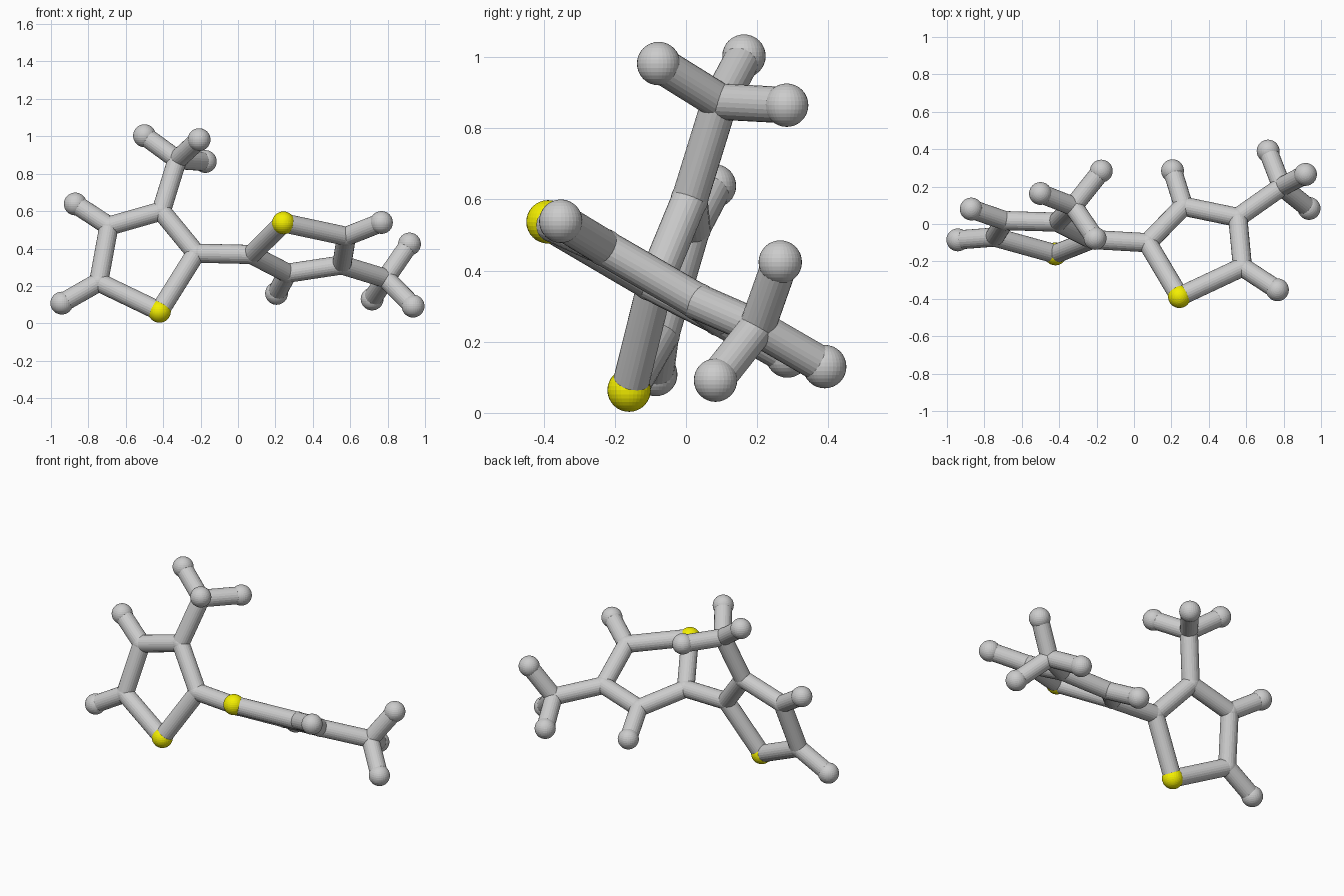
import bpy
from mathutils import Vector

if "Cube" in bpy.data.objects:
    bpy.data.objects.remove(bpy.data.objects["Cube"])

ATOM_R, JOINT_R, BOND_R = 0.061, 0.053, 0.051

yellow = bpy.data.materials.new("sulfur_yellow")
yellow.diffuse_color = (0.9, 0.86, 0.0, 1)
yellow.use_nodes = True
yellow.node_tree.nodes["Principled BSDF"].inputs["Base Color"].default_value = yellow.diffuse_color


def ball(name, pos, radius, mat=None):
    bpy.ops.mesh.primitive_uv_sphere_add(segments=32, ring_count=16, radius=radius, location=pos)
    ob = bpy.context.object
    ob.name = name
    if mat:
        ob.data.materials.append(mat)


def stick(name, a, b):
    a, b = Vector(a), Vector(b)
    d = b - a
    bpy.ops.mesh.primitive_cylinder_add(vertices=24, radius=BOND_R, depth=d.length, location=(a + b) / 2)
    ob = bpy.context.object
    ob.name = name
    ob.rotation_euler = d.to_track_quat('Z', 'Y').to_euler()


# Each group: sulfur first, then the ring carbons in order, the methyl carbon,
# ring hydrogens (with the carbon index they hang on) and methyl hydrogens
groups = {
    "left": dict(
        ring=[(-0.42, -0.16, 0.064), (-0.225, -0.083, 0.375), (-0.41, 0.01, 0.60),
              (-0.69, 0.018, 0.52), (-0.745, -0.07, 0.22)],
        methyl=(2, (-0.325, 0.095, 0.875)),
        hydrogens=[(3, (-0.87, 0.08, 0.638)), (4, (-0.942, -0.085, 0.108))],
        methyl_h=[(-0.50, 0.163, 1.003), (-0.208, -0.077, 0.982), (-0.175, 0.283, 0.865)]),
    "right": dict(
        ring=[(0.243, -0.388, 0.537), (0.072, -0.10, 0.368), (0.265, 0.095, 0.268),
              (0.555, 0.035, 0.312), (0.58, -0.23, 0.465)],
        methyl=(3, (0.79, 0.20, 0.24)),
        hydrogens=[(2, (0.206, 0.285, 0.16)), (4, (0.767, -0.352, 0.539))],
        methyl_h=[(0.917, 0.265, 0.424), (0.936, 0.083, 0.092), (0.717, 0.39, 0.13)]),
}

for side, g in groups.items():
    ring = g["ring"]
    # five-sided ring
    ball(f"{side}_sulfur", ring[0], ATOM_R, yellow)
    for i, p in enumerate(ring):
        if i:
            ball(f"{side}_ring_carbon_{i}", p, JOINT_R)
        stick(f"{side}_ring_bond_{i}", p, ring[(i + 1) % 5])
    # hydrogens on the ring
    for n, (i, p) in enumerate(g["hydrogens"]):
        ball(f"{side}_hydrogen_{n}", p, ATOM_R)
        stick(f"{side}_hydrogen_bond_{n}", ring[i], p)
    # three-pronged methyl branch
    i, m = g["methyl"]
    ball(f"{side}_methyl_carbon", m, JOINT_R)
    stick(f"{side}_methyl_bond", ring[i], m)
    for n, p in enumerate(g["methyl_h"]):
        ball(f"{side}_methyl_hydrogen_{n}", p, ATOM_R)
        stick(f"{side}_methyl_prong_{n}", m, p)

# bond joining the two rings
stick("bridge_bond", groups["left"]["ring"][1], groups["right"]["ring"][1])
